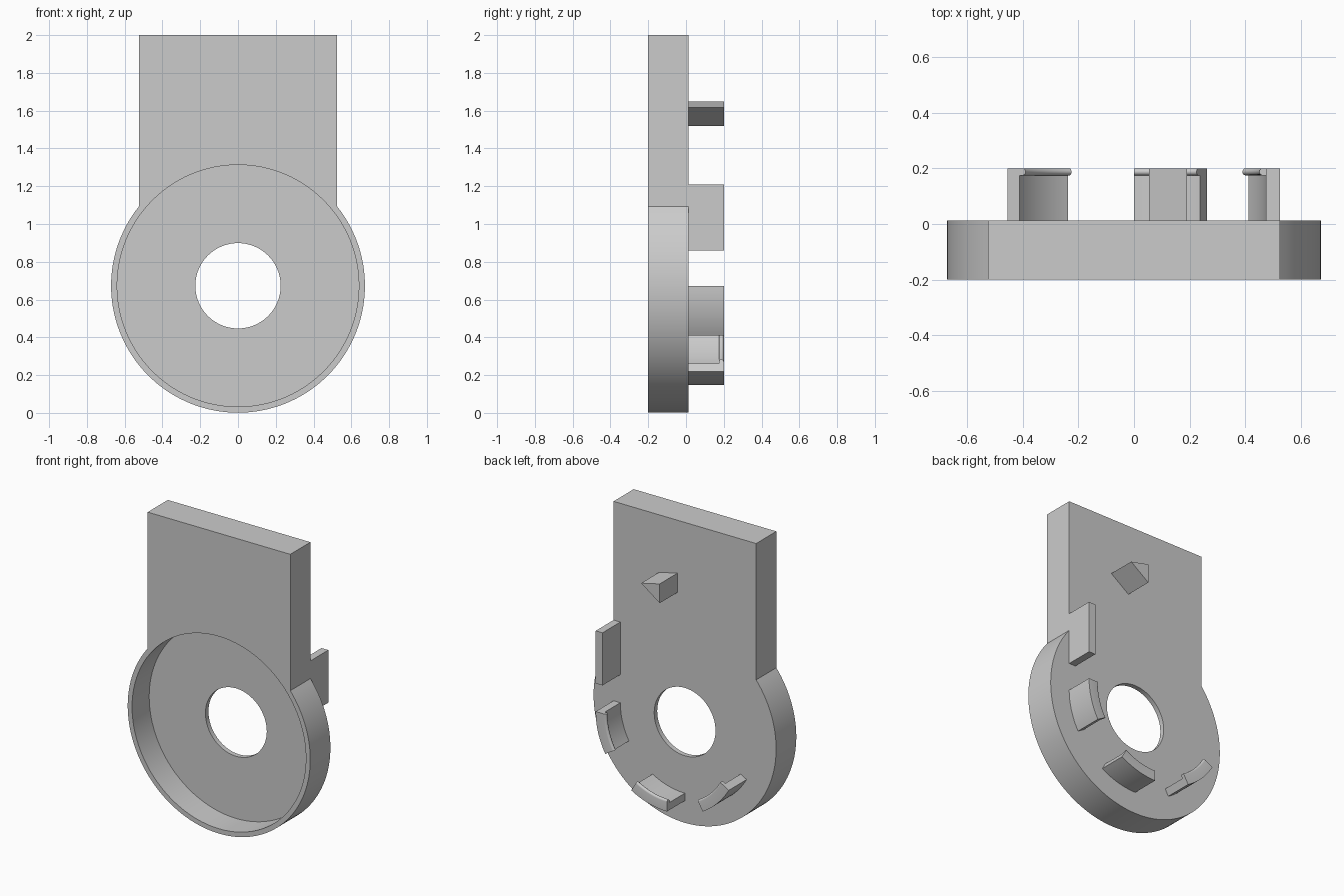
import bpy, bmesh
from math import sin, cos, pi, radians, asin

if "Cube" in bpy.data.objects:
    bpy.data.objects.remove(bpy.data.objects["Cube"])

CZ = 0.673              # height of the round end's axis
R = 0.672               # outer radius of the round end
HALF = 0.525            # half width of the straight plate
FRONT, BACK, TIP = -0.2, 0.012, 0.2
ROOT = -0.005           # studs start slightly inside the plate

grey = bpy.data.materials.new("plain grey")
grey.use_nodes = True
grey.diffuse_color = (0.6, 0.6, 0.6, 1)
grey.node_tree.nodes["Principled BSDF"].inputs["Base Color"].default_value = (0.6, 0.6, 0.6, 1)


def finish(name, bm):
    bmesh.ops.recalc_face_normals(bm, faces=bm.faces)
    mesh = bpy.data.meshes.new(name)
    bm.to_mesh(mesh)
    bm.free()
    mesh.materials.append(grey)
    obj = bpy.data.objects.new(name, mesh)
    bpy.context.collection.objects.link(obj)
    return obj


def activate(obj):
    bpy.ops.object.select_all(action='DESELECT')
    obj.select_set(True)
    bpy.context.view_layer.objects.active = obj


def smooth(obj):
    activate(obj)
    bpy.ops.object.shade_smooth_by_angle(angle=radians(25))


def prism(name, outline, y0, y1):
    """Extrude an (x, z) outline from y0 to y1."""
    bm = bmesh.new()
    face = bm.faces.new([bm.verts.new((x, y0, z)) for x, z in outline])
    moved = bmesh.ops.extrude_face_region(bm, geom=[face])["geom"]
    bmesh.ops.translate(bm, vec=(0, y1 - y0, 0),
                        verts=[v for v in moved if isinstance(v, bmesh.types.BMVert)])
    return finish(name, bm)


def circle(radius, count=96):
    return [(radius * cos(2 * pi * i / count), CZ + radius * sin(2 * pi * i / count))
            for i in range(count)]


def cut(obj, cutter):
    cutter.hide_render = True
    mod = obj.modifiers.new("cut", 'BOOLEAN')
    mod.operation = 'DIFFERENCE'
    mod.solver = 'EXACT'
    mod.object = cutter
    activate(obj)
    bpy.ops.object.modifier_apply(modifier=mod.name)
    bpy.data.objects.remove(cutter)


def clip(name, start, end, steps=16):
    """Curved clip with a rounded lip on its inner edge, swept about the axis."""
    outer, inner, bead = 0.525, 0.475, 0.0125
    profile = [(outer, ROOT), (outer, TIP)]
    for i in range(9):
        a = pi / 2 + pi * i / 8
        profile.append((inner - bead + bead * cos(a), TIP - bead + bead * sin(a)))
    profile += [(inner, TIP - 2 * bead), (inner, ROOT)]
    bm = bmesh.new()
    rings = []
    for i in range(steps + 1):
        a = radians(start + (end - start) * i / steps)
        rings.append([bm.verts.new((r * cos(a), y, CZ + r * sin(a))) for r, y in profile])
    n = len(profile)
    for a, b in zip(rings, rings[1:]):
        for i in range(n):
            j = (i + 1) % n
            bm.faces.new((a[i], a[j], b[j], b[i]))
    bm.faces.new(rings[0])
    bm.faces.new(rings[-1])
    smooth(finish(name, bm))


# Plate: straight upper part running into a round lower end
join = asin(HALF / R)                       # angle from straight up
sweep = 2 * pi - 2 * join
arc = [pi / 2 + join + sweep * i / 96 for i in range(97)]
outline = [(HALF, 2), (-HALF, 2)] + [(R * cos(a), CZ + R * sin(a)) for a in arc]
plate = prism("mounting_plate", outline, FRONT, BACK)

# Round recess in the front and a through hole in its floor
cut(plate, prism("recess_cutter", circle(0.64), FRONT - 0.1, -0.02))
cut(plate, prism("hole_cutter", circle(0.226, 64), FRONT - 0.1, TIP))
smooth(plate)

# Three curved clips on the back
for name, start in (("left_clip", -30), ("bottom_clip", -90), ("right_clip", -150)):
    clip(name, start, start + 30)

# Flat side tab and triangular stud on the back
prism("side_tab", [(0.475, 0.86), (HALF, 0.86), (HALF, 1.21), (0.475, 1.21)], ROOT, TIP)
prism("triangular_stud", [(0.19, 1.617), (0.054, 1.648), (0.054, 1.52)], ROOT, TIP)
